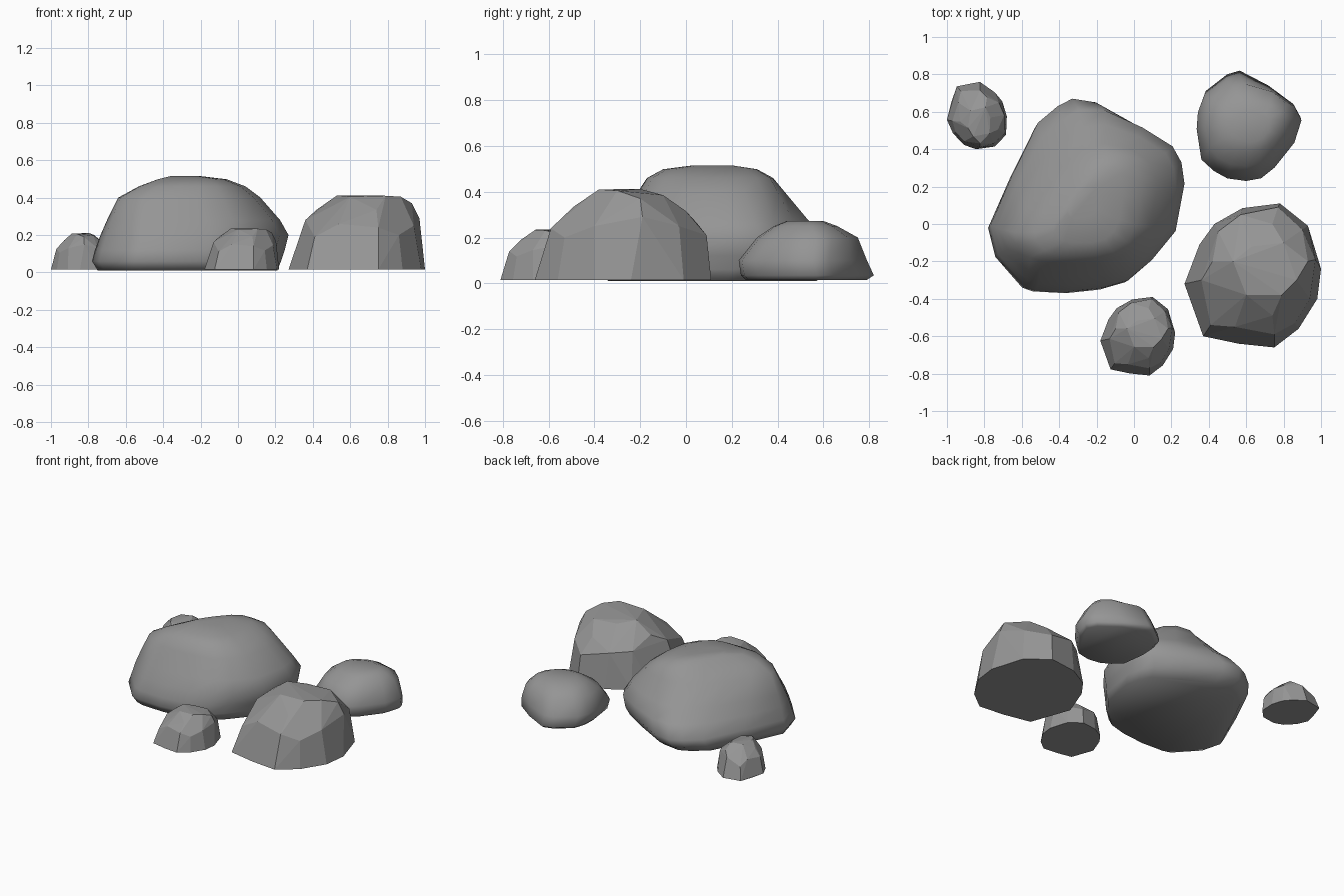
import bpy, bmesh, math
from mathutils import Matrix, Vector

if "Cube" in bpy.data.objects:
    bpy.data.objects.remove(bpy.data.objects["Cube"])

stone = bpy.data.materials.new("stone_grey")
stone.diffuse_color = (0.3, 0.3, 0.3, 1)
stone.use_nodes = True
stone.node_tree.nodes["Principled BSDF"].inputs["Base Color"].default_value = stone.diffuse_color


def finish(bm, name, smooth):
    bmesh.ops.recalc_face_normals(bm, faces=bm.faces)
    me = bpy.data.meshes.new(name)
    bm.to_mesh(me)
    bm.free()
    for p in me.polygons:
        p.use_smooth = smooth
    me.materials.append(stone)
    ob = bpy.data.objects.new(name, me)
    bpy.context.collection.objects.link(ob)
    return ob


def fit(points, x0, x1, y0, y1):
    """Stretch points in plan to the given extents."""
    xs, ys = [p[0] for p in points], [p[1] for p in points]
    ax, ay = min(xs), min(ys)
    sx, sy = (x1 - x0) / (max(xs) - ax), (y1 - y0) / (max(ys) - ay)
    return [(x0 + (p[0] - ax) * sx, y0 + (p[1] - ay) * sy) for p in points]


def smooth_boulder(name, foot, crown, levels):
    """Loft from foot outline to crown outline through (z, mix, x0, x1, y0, y1)."""
    bm = bmesh.new()
    foot, crown = fit(foot, 0, 1, 0, 1), fit(crown, 0, 1, 0, 1)
    rings = []
    for z, t, *box in levels:
        mix = [(a[0] + (b[0] - a[0]) * t, a[1] + (b[1] - a[1]) * t)
               for a, b in zip(foot, crown)]
        rings.append([bm.verts.new((x, y, z)) for x, y in fit(mix, *box)])
    n = len(foot)
    for a, b in zip(rings, rings[1:]):
        for i in range(n):
            j = (i + 1) % n
            bm.faces.new((a[i], a[j], b[j], b[i]))
    bm.faces.new(rings[0])
    bm.faces.new(rings[-1])
    return finish(bm, name, True)


def faceted_rock(name, points, extents, height, turn=0):
    """Convex hull of the shared points, turned and fitted to its place."""
    rot = Matrix.Rotation(math.radians(turn), 3, 'Z')
    pts = [rot @ Vector(p) for p in points]
    top = max(p.z for p in pts)
    bm = bmesh.new()
    for (x, y), p in zip(fit(pts, *extents), pts):
        bm.verts.new((x, y, 0.015 + (p.z - 0.015) / (top - 0.015) * (height - 0.015)))
    bmesh.ops.convex_hull(bm, input=bm.verts)
    loose = [v for v in bm.verts if not v.link_faces]
    bmesh.ops.delete(bm, geom=loose, context='VERTS')
    bmesh.ops.dissolve_limit(bm, angle_limit=math.radians(5),
                             verts=bm.verts, edges=bm.edges)
    return finish(bm, name, False)


# Large smooth boulder
large_foot = [(-.78, -.01), (-.74, -.17), (-.59, -.34), (-.53, -.36), (-.35, -.37),
              (-.16, -.35), (-.02, -.31), (.08, -.22), (.22, -.05), (.27, .22),
              (.25, .34), (.20, .42), (.02, .53), (-.20, .65), (-.33, .67),
              (-.41, .63), (-.52, .54), (-.66, .26)]
large_crown = [(-.45, -.05), (-.45, -.08), (-.42, -.12), (-.38, -.14), (-.28, -.15),
               (-.20, -.15), (-.12, -.13), (-.06, -.08), (-.02, 0), (0, .15),
               (0, .22), (-.02, .30), (-.06, .35), (-.14, .35), (-.22, .30),
               (-.29, .22), (-.36, .12), (-.42, .03)]
smooth_boulder("large_boulder", large_foot, large_crown, [
    (.01, 0, -.75, .21, -.34, .57),
    (.06, 0, -.78, .23, -.37, .64), (.12, 0, -.765, .25, -.36, .67),
    (.20, .15, -.735, .27, -.33, .61), (.28, .3, -.70, .225, -.28, .53),
    (.40, .6, -.64, .12, -.21, .43), (.46, .8, -.53, .04, -.17, .38),
    (.498, .9, -.43, -.06, -.10, .31), (.515, 1, -.36, -.20, .03, .20)])

# Smaller smooth boulder at the back right
back_foot = [(.335, .53), (.36, .35), (.43, .29), (.50, .25), (.60, .235),
             (.68, .25), (.75, .31), (.86, .45), (.90, .57), (.86, .64),
             (.72, .74), (.56, .82), (.49, .80), (.37, .71), (.34, .62)]
back_crown = [(.0, .45), (.05, .25), (.15, .1), (.3, .02), (.5, 0),
              (.65, .03), (.8, .13), (.95, .35), (1, .6), (.97, .78),
              (.85, .93), (.5, 1), (.35, .97), (.12, .82), (.03, .65)]
smooth_boulder("back_boulder", back_foot, back_crown, [
    (.015, 0, .37, .87, .26, .79),
    (.035, 0, .35, .89, .24, .82), (.10, .15, .335, .895, .23, .79),
    (.20, .6, .38, .84, .31, .75), (.25, .8, .45, .79, .385, .66),
    (.272, 1, .52, .73, .44, .60)])

# Faceted rock: base outline plus the upper corners
base = [(.27, -.32), (.31, -.44), (.37, -.60), (.56, -.64), (.75, -.66),
        (.88, -.56), (.98, -.40), (1.0, -.24), (.93, -.01), (.78, .11),
        (.58, .085), (.43, 0), (.35, -.11)]
upper = [(.75, -.59, .24), (.54, -.55, .26), (.41, -.54, .19), (.36, -.30, .28),
         (.42, -.20, .335), (.45, -.04, .27), (.53, -.20, .412), (.60, -.38, .405),
         (.79, -.38, .41), (.87, -.30, .405), (.93, -.20, .37), (.97, -.19, .29),
         (.80, -.10, .385), (.63, -.12, .39), (.57, .05, .26), (.77, .09, .21),
         (.74, 0, .315), (.90, -.03, .25), (.94, -.40, .25), (.86, -.53, .20),
         (.74, -.49, .335)]
rock = [(x, y, .015) for x, y in base] + upper
faceted_rock("right_rock", rock, (.27, 1.0, -.66, .11), .412)
faceted_rock("front_pebble", rock, (-.18, .22, -.81, -.39), .235)
faceted_rock("left_pebble", rock, (-1.0, -.68, .40, .76), .21, turn=-100)
